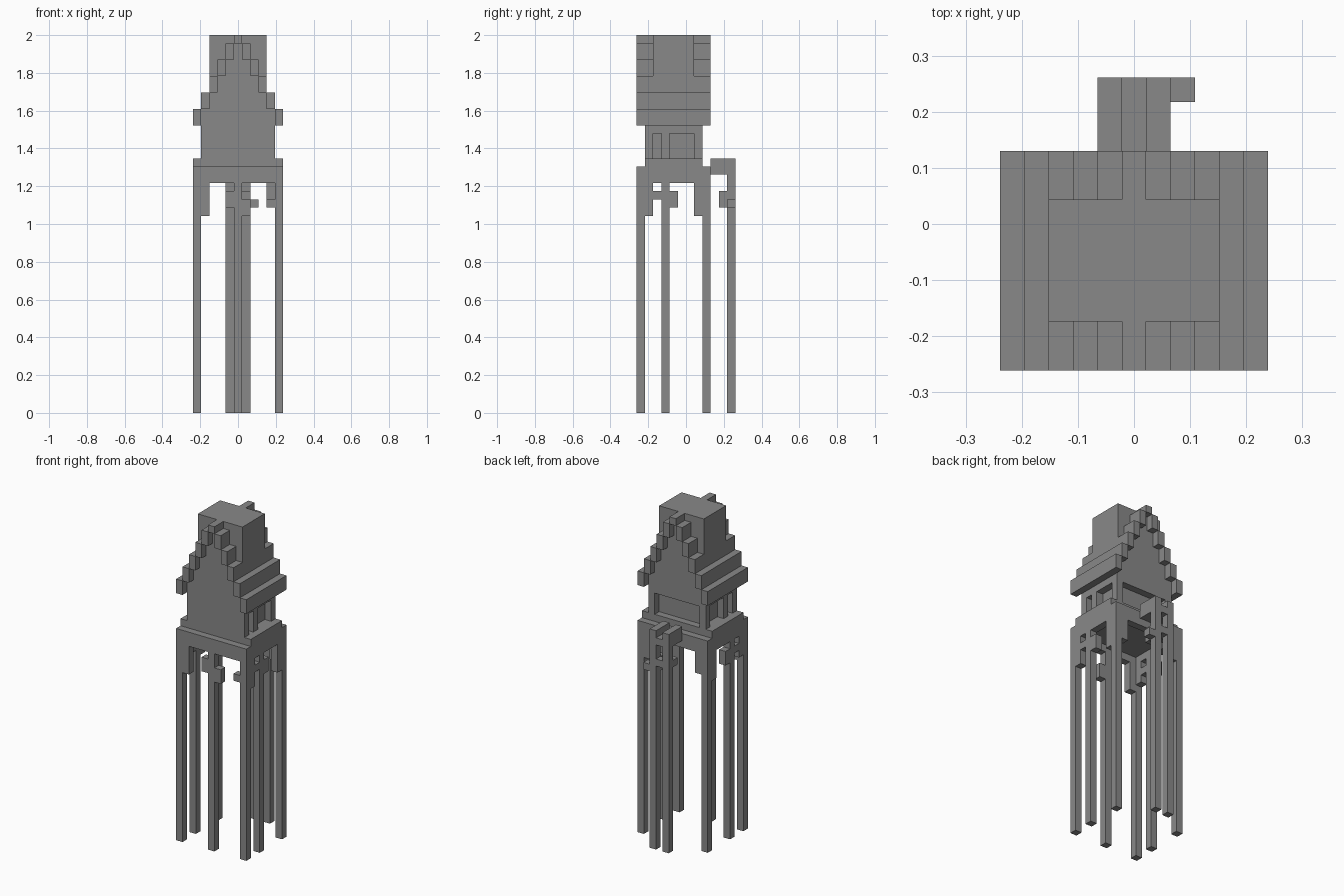
import bpy, bmesh
from mathutils import Matrix, Vector

cube = bpy.data.objects.get("Cube")
if cube:
    bpy.data.objects.remove(cube, do_unlink=True)

CELL = 2 / 46
stone = bpy.data.materials.new("plain_grey")
stone.diffuse_color = (0.25, 0.25, 0.25, 1)
stone.use_nodes = True
stone.node_tree.nodes["Principled BSDF"].inputs["Base Color"].default_value = (0.25, 0.25, 0.25, 1)


def part(name, *boxes):
    """Make one object from boxes (x0, x1, y0, y1, z0, z1) in grid cells."""
    bm = bmesh.new()
    for x0, x1, y0, y1, z0, z1 in boxes:
        centre = Vector(((x0 + x1) / 2 - 5.5, (y0 + y1) / 2 - 6, (z0 + z1) / 2)) * CELL
        size = Vector((x1 - x0, y1 - y0, z1 - z0)) * CELL
        bmesh.ops.create_cube(bm, size=1, matrix=Matrix.Translation(centre) @ Matrix.Diagonal(size).to_4x4())
    mesh = bpy.data.meshes.new(name)
    bm.to_mesh(mesh)
    bm.free()
    mesh.materials.append(stone)
    obj = bpy.data.objects.new(name, mesh)
    bpy.context.collection.objects.link(obj)
    return obj


def column(x, y, z0, z1):
    return (x, x + 1, y, y + 1, z0, z1)


def both(box):
    """The box and its mirror image across the middle."""
    x0, x1, *rest = box
    return [box, (11 - x1, 11 - x0, *rest)]


# Tall stilts under the house
for x, y in ((0, 0), (5, 0), (10, 0), (0, 3), (10, 3), (0, 8), (10, 8)):
    part("stilt", column(x, y, 0, 28))

# Ring beam, floor and sills
part("ring_beam", (0, 11, 0, 1, 28, 30), (0, 11, 8, 9, 28, 30),
     *both((0, 1, 1, 8, 28, 31)))
part("floor", (1, 10, 1, 8, 29, 31))

# Braces hanging beside the stilts
part("front_braces", column(1, 0, 24, 28), column(4, 0, 25, 27),
     column(6, 0, 24, 26), column(9, 0, 25, 26))
part("back_braces", column(1, 8, 25, 28), column(9, 8, 25, 28))
part("side_braces", column(10, 1, 24, 28), column(0, 1, 25, 28),
     *both(column(0, 2, 26, 27)), *both(column(0, 4, 25, 27)),
     *both(column(0, 7, 24, 28)))

# Walls: solid core, pillars framing the side windows and the back recess
part("wall_core", (2, 9, 1, 7, 31, 35))
for y0, y1 in ((1, 2), (3, 4), (7, 8)):
    part("wall_pillars", *both((1, 2, y0, y1, 31, 34)))
part("wall_head", *both((1, 2, 1, 8, 34, 35)), (2, 9, 7, 8, 34, 35))

# Gable walls and stepped roof courses
for k in range(5):
    z = 35 + 2 * k
    part("gable_fill", (k + 1, 10 - k, 1, 8, z, z + 2))
    part("roof_course", *both((k, k + 1, 0, 9, z, z + 2)))
part("roof_ridge", (5, 6, 0, 9, 45, 46))

# Square turret through the roof
part("turret", (2, 9, 2, 7, 39, 46))

# Back landing on two stilts with rungs
part("landing_stilts", column(4, 11, 0, 31), column(6, 11, 0, 31))
part("landing_rails", (4, 5, 9, 11, 29, 31), (6, 7, 9, 11, 29, 31))
part("landing_deck", (5, 6, 9, 12, 29, 30))
part("landing_rungs", column(5, 11, 26, 27), column(4, 10, 26, 27),
     column(6, 10, 25, 27), column(7, 11, 25, 26))
